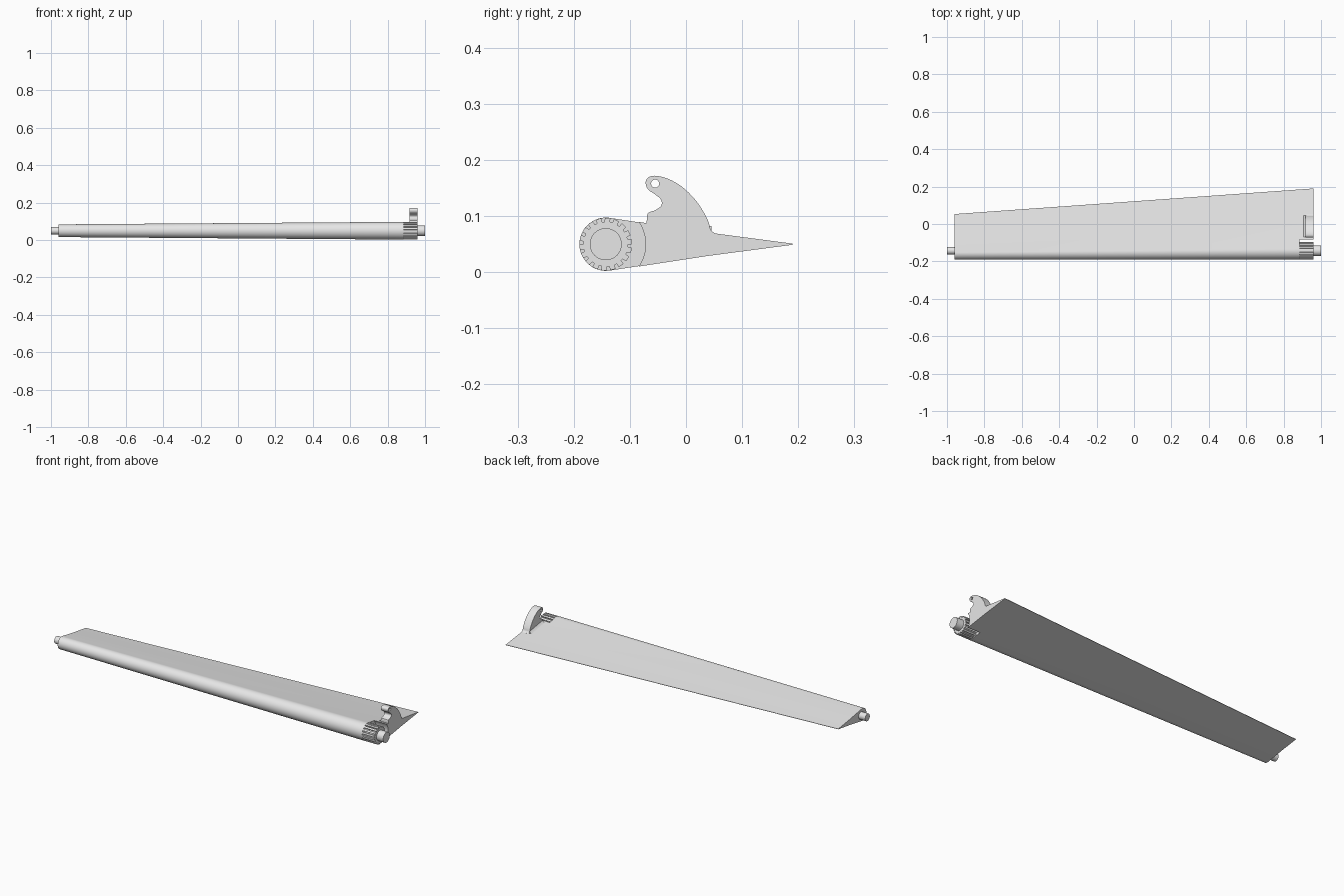
import bpy, bmesh
from math import sin, cos, pi, radians
from mathutils import Vector

cube = bpy.data.objects.get("Cube")
if cube:
    bpy.data.objects.remove(cube)

grey = bpy.data.materials.new("light_grey")
grey.use_nodes = True
grey.diffuse_color = (0.8, 0.8, 0.8, 1)
grey.node_tree.nodes["Principled BSDF"].inputs["Base Color"].default_value = (0.8, 0.8, 0.8, 1)

AXIS_Y, AXIS_Z = -0.143, 0.05   # hinge axis
TIP = 0.96                      # half span of the panel


def loft(name, first, last):
    """Solid between two matching outlines, closed with flat caps."""
    bm = bmesh.new()
    a = [bm.verts.new(p) for p in first]
    b = [bm.verts.new(p) for p in last]
    n = len(a)
    for i in range(n):
        j = (i + 1) % n
        bm.faces.new((a[i], a[j], b[j], b[i]))
    bm.faces.new(a[::-1])
    bm.faces.new(b)
    bmesh.ops.recalc_face_normals(bm, faces=bm.faces)
    mesh = bpy.data.meshes.new(name)
    bm.to_mesh(mesh)
    bm.free()
    mesh.materials.append(grey)
    ob = bpy.data.objects.new(name, mesh)
    bpy.context.collection.objects.link(ob)
    return ob


def prism(name, outline, x0, x1):
    return loft(name, [(x0, y, z) for y, z in outline], [(x1, y, z) for y, z in outline])


def circle(y, z, r, n=48):
    return [(y + r * cos(2 * pi * i / n), z + r * sin(2 * pi * i / n)) for i in range(n)]


def cut(ob, cutter):
    cutter.hide_render = True
    mod = ob.modifiers.new("cut", "BOOLEAN")
    mod.operation, mod.solver, mod.object = "DIFFERENCE", "EXACT", cutter
    bpy.ops.object.select_all(action="DESELECT")
    bpy.context.view_layer.objects.active = ob
    ob.select_set(True)
    bpy.ops.object.modifier_apply(modifier=mod.name)
    bpy.data.objects.remove(cutter)


def smooth_path(pts, steps=4):
    """Catmull-Rom curve through the points."""
    pts = [Vector(p) for p in pts]
    pts = [pts[0]] + pts + [pts[-1]]
    out = []
    for p0, p1, p2, p3 in zip(pts, pts[1:], pts[2:], pts[3:]):
        for k in range(steps):
            t = k / steps
            out.append(0.5 * (2 * p1 + (p2 - p0) * t + (2 * p0 - 5 * p1 + 4 * p2 - p3) * t**2
                              + (3 * p1 - p0 - 3 * p2 + p3) * t**3))
    return [tuple(p) for p in out] + [tuple(pts[-1])]


def section(x, nose, r, tail):
    """Teardrop section: round nose, slightly hollow tail."""
    cy = nose + r
    angles = [radians(82 + 196 * i / 32) for i in range(33)]
    pts = [(x, cy + r * cos(a), AXIS_Z + r * sin(a)) for a in angles]
    mid = cy + 0.55 * (tail - cy)
    lower = [(x, mid, AXIS_Z - 0.43 * r), (x, tail, AXIS_Z - 0.001)]
    upper = [(x, tail, AXIS_Z + 0.001), (x, mid, AXIS_Z + 0.43 * r)]
    return pts + lower + upper


# Tapered control panel with a round notch for the gear
panel = loft("panel", section(-TIP, -0.19, 0.034, 0.053), section(TIP, -0.19, 0.048, 0.19))
cut(panel, prism("notch_cutter", circle(AXIS_Y, AXIS_Z, 0.071, 64), 0.885, 1.1))

# Gear with narrow slots
TEETH = 18
gear_outline = []
for i in range(TEETH):
    for step, r in ((0, 0.047), (0.3, 0.047), (0.6, 0.047), (0.65, 0.040), (0.95, 0.040)):
        a = 2 * pi * (i + step) / TEETH
        gear_outline.append((AXIS_Y + r * cos(a), AXIS_Z + r * sin(a)))
prism("gear", gear_outline, 0.88, TIP)

# Hinge pins at both ends
prism("left_pin", circle(AXIS_Y, AXIS_Z, 0.0285), 0.94, 1.0)
prism("right_pin", circle(AXIS_Y, AXIS_Z, 0.02), -1.0, -0.94)

# Curved control horn with an eye hole
horn_curve = smooth_path([
    (-0.070, 0.090), (-0.068, 0.105), (-0.054, 0.111), (-0.044, 0.119), (-0.045, 0.130),
    (-0.057, 0.140), (-0.068, 0.148), (-0.072, 0.160), (-0.067, 0.169), (-0.055, 0.172),
    (-0.033, 0.167), (-0.008, 0.153), (0.015, 0.131), (0.031, 0.108), (0.040, 0.090),
    (0.044, 0.076), (0.052, 0.069)])
horn = prism("control_horn", horn_curve + [(0.052, 0.055), (-0.070, 0.075)], 0.917, TIP)
cut(horn, prism("eye_cutter", circle(-0.055, 0.158, 0.0072, 24), 0.85, 1.1))


# Small hollow fillet where the horn meets the panel
def fillet(y, z):
    return [(0.919, y, z + 0.012), (0.914, y, z + 0.005), (0.905, y, z - 0.001), (0.919, y, z - 0.008)]


loft("horn_fillet", fillet(-0.069, 0.0885), fillet(0.045, 0.0702))

# Smooth the rounded surfaces, keep hard edges
bpy.ops.object.select_all(action="DESELECT")
for ob in bpy.context.scene.objects:
    if ob.type == "MESH":
        ob.select_set(True)
        bpy.context.view_layer.objects.active = ob
bpy.ops.object.shade_smooth_by_angle(angle=radians(30))
